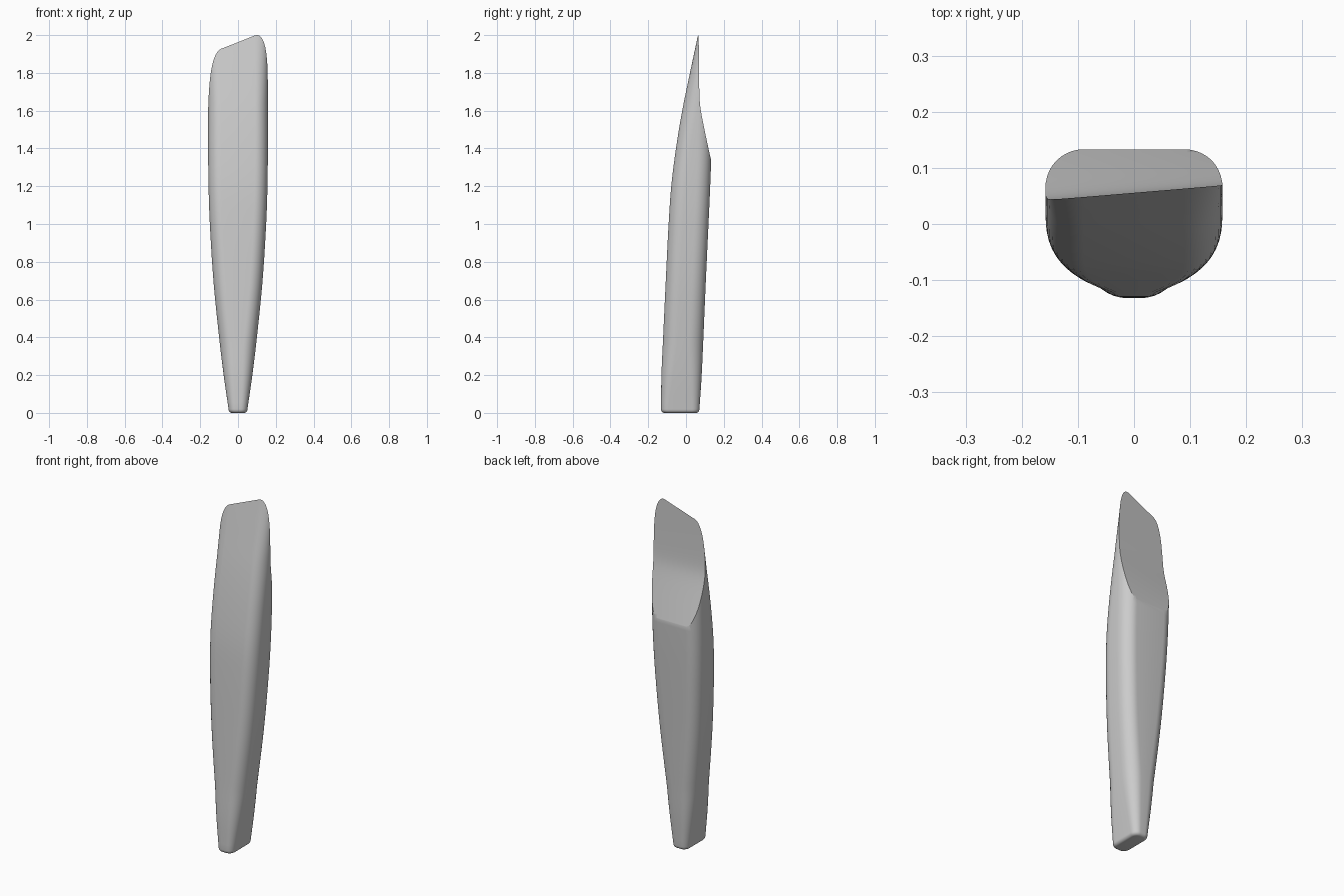
import bpy, bmesh, math

cube = bpy.data.objects.get("Cube")
if cube:
    bpy.data.objects.remove(cube, do_unlink=True)

grey = bpy.data.materials.new("plain grey")
grey.use_nodes = True
GREY = (0.6, 0.6, 0.6, 1)
grey.diffuse_color = GREY
grey.node_tree.nodes["Principled BSDF"].inputs["Base Color"].default_value = GREY

# Profile stations: height, half width, front y, back y
STATIONS = [(0.02, 0.05, -0.132, 0.071), (0.2, 0.076, -0.13, 0.083),
            (0.4, 0.1, -0.121, 0.092), (0.7, 0.13, -0.107, 0.105),
            (1.0, 0.149, -0.092, 0.119), (1.2, 0.156, -0.078, 0.128),
            (1.4, 0.158, -0.053, 0.135), (1.6, 0.158, -0.02, 0.138),
            (1.8, 0.158, 0.021, 0.14), (2.0, 0.158, 0.0635, 0.142),
            (2.12, 0.158, 0.088, 0.144)]


def profile(z):
    """Smooth (cubic Hermite) interpolation between stations."""
    s = STATIONS
    i = max(k for k in range(len(s) - 1) if s[k][0] <= z + 1e-6)
    a, b = s[i], s[i + 1]
    p, q = s[max(i - 1, 0)], s[min(i + 2, len(s) - 1)]
    h = b[0] - a[0]
    t = (z - a[0]) / h
    out = []
    for k in (1, 2, 3):
        m0 = (b[k] - p[k]) / (b[0] - p[0]) * h
        m1 = (q[k] - a[k]) / (q[0] - a[0]) * h
        out.append((2*t**3 - 3*t**2 + 1) * a[k] + (t**3 - 2*t**2 + t) * m0
                   + (3*t**2 - 2*t**3) * b[k] + (t**3 - t**2) * m1)
    return out


def section(bm, z, inset=0.0, level=None):
    """Ring of vertices around a rounded rectangle."""
    w, front, back = profile(z)
    w, front, back = w - inset, front + inset, back - inset
    rx = min(0.068, w * 0.72)
    ry = min(rx * 1.1, (back - front) * 0.49)
    ring = []
    for corner, (sx, y0, sy) in enumerate(((1, back, 1), (-1, back, 1),
                                           (-1, front, -1), (1, front, -1))):
        for k in range(11):
            a = math.pi / 2 * (corner + k / 10)
            ring.append(bm.verts.new((sx * (w - rx) + rx * math.cos(a),
                                      y0 - sy * ry + ry * math.sin(a),
                                      z if level is None else level)))
    return ring


def finish(bm, name):
    bmesh.ops.recalc_face_normals(bm, faces=bm.faces)
    mesh = bpy.data.meshes.new(name)
    bm.to_mesh(mesh)
    bm.free()
    mesh.materials.append(grey)
    obj = bpy.data.objects.new(name, mesh)
    bpy.context.collection.objects.link(obj)
    return obj


# Tapered body with a softly rounded foot
bm = bmesh.new()
RADIUS = 0.018
rings = []
for k in range(5):
    a = math.pi / 2 * k / 5
    rings.append(section(bm, 0.02, RADIUS * (1 - math.sin(a)),
                         0.02 * (1 - math.cos(a))))
rings += [section(bm, 0.02 + 2.1 * k / 60) for k in range(61)]
for lo, hi in zip(rings, rings[1:]):
    n = len(lo)
    for i in range(n):
        j = (i + 1) % n
        bm.faces.new((lo[i], lo[j], hi[j], hi[i]))
bm.faces.new(rings[0])
bm.faces.new(rings[-1])
body = finish(bm, "blade_body")


# Concave, slightly twisted scoop that sharpens the tip
def scoop_y(x, z):
    base = 0.055 + 0.085 * x
    slope = (0.134 - base) / 0.3
    d = 1.63 - z
    return base + slope * (d + math.sqrt(d * d + 0.003)) / 2


bm = bmesh.new()
NX, NZ = 16, 50
sheets = [[[bm.verts.new((x, y if y else scoop_y(x, z), z))
            for x in (-0.25 + 0.5 * i / NX for i in range(NX + 1))]
           for z in (1.2 + k / NZ for k in range(NZ + 1))] for y in (0, 0.6)]
for grid in sheets:
    for r in range(NZ):
        for c in range(NX):
            bm.faces.new((grid[r][c], grid[r][c + 1],
                          grid[r + 1][c + 1], grid[r + 1][c]))
near, far = sheets
borders = [(near[0], far[0]), (near[-1], far[-1])]
borders += [([row[c] for row in near], [row[c] for row in far]) for c in (0, -1)]
for p, q in borders:
    for i in range(len(p) - 1):
        bm.faces.new((p[i], p[i + 1], q[i + 1], q[i]))
cutter = finish(bm, "scoop_cutter")

cut = body.modifiers.new("scoop", "BOOLEAN")
cut.operation = "DIFFERENCE"
cut.solver = "EXACT"
cut.object = cutter
bpy.ops.object.select_all(action="DESELECT")
body.select_set(True)
bpy.context.view_layer.objects.active = body
bpy.ops.object.modifier_apply(modifier=cut.name)
bpy.data.objects.remove(cutter, do_unlink=True)
bpy.ops.object.shade_smooth_by_angle(angle=math.radians(28))
